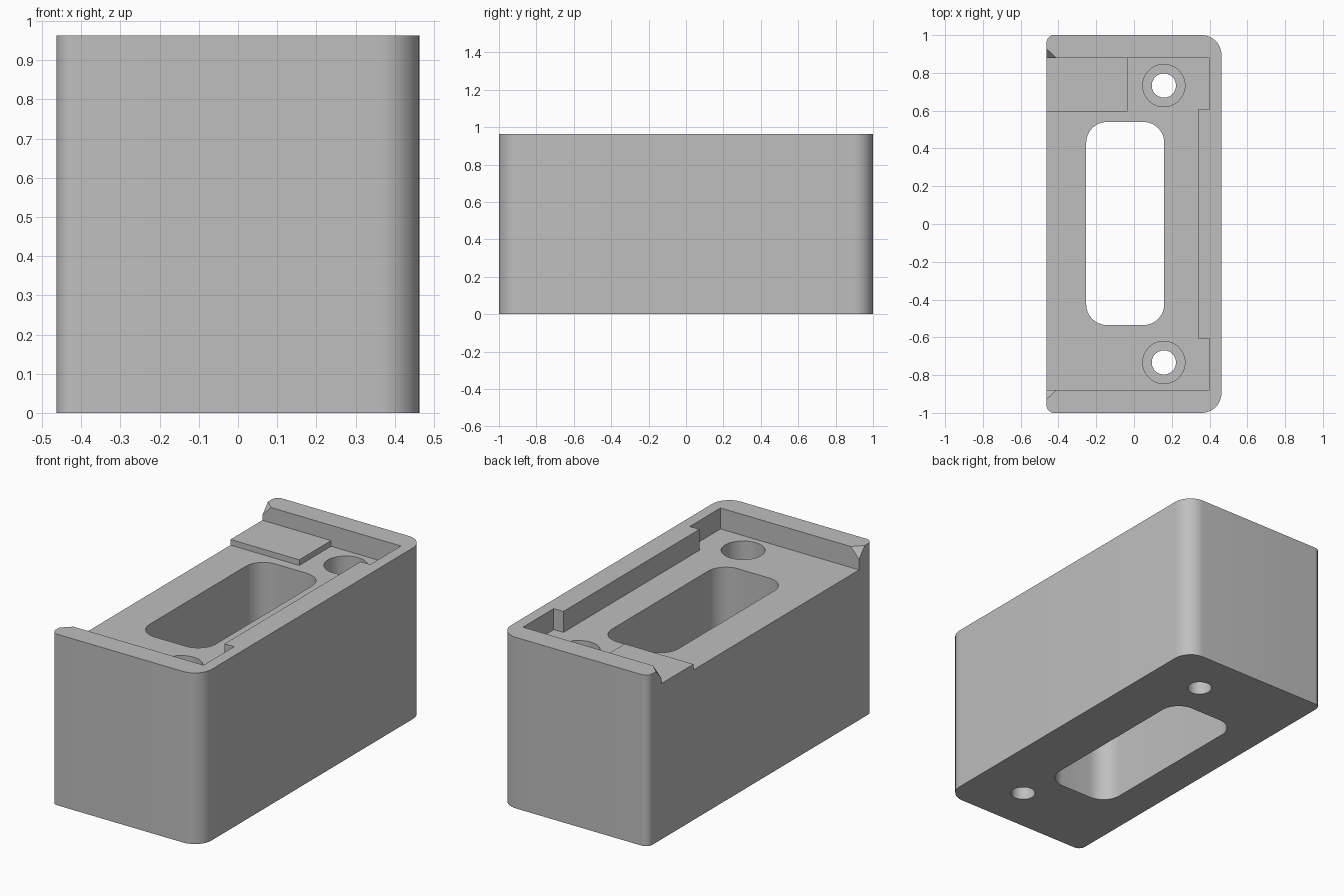
import bpy, bmesh
from math import sin, cos, pi
from mathutils import Vector

default = bpy.data.objects.get("Cube")
if default:
    bpy.data.objects.remove(default, do_unlink=True)

grey = bpy.data.materials.new("plain grey")
grey.use_nodes = True
grey.diffuse_color = (0.52, 0.52, 0.52, 1)
grey.node_tree.nodes["Principled BSDF"].inputs["Base Color"].default_value = (0.52, 0.52, 0.52, 1)

HALF_W, TOP, FLOOR, PAD = 0.463, 0.963, 0.845, 0.877
OPEN, ABOVE = -0.6, 1.1      # cutters run past the open side and the top
WALL = 0.878                 # inner face of both end walls


def add_mesh(name, bm):
    bmesh.ops.recalc_face_normals(bm, faces=bm.faces[:])
    mesh = bpy.data.meshes.new(name)
    bm.to_mesh(mesh)
    bm.free()
    mesh.materials.append(grey)
    obj = bpy.data.objects.new(name, mesh)
    bpy.context.collection.objects.link(obj)
    return obj


def prism(name, outline, z0, z1):
    bm = bmesh.new()
    face = bm.faces.new([bm.verts.new((x, y, z0)) for x, y in outline])
    new = bmesh.ops.extrude_face_region(bm, geom=[face])["geom"]
    bmesh.ops.translate(bm, vec=(0, 0, z1 - z0),
                        verts=[v for v in new if isinstance(v, bmesh.types.BMVert)])
    return add_mesh(name, bm)


def rounded(x0, x1, y0, y1, r_left, r_right, steps=12):
    """Rectangle outline with separate corner radii on each x side."""
    pts = []
    corners = ((x1, y1, -1, -1, r_right), (x0, y1, 1, -1, r_left),
               (x0, y0, 1, 1, r_left), (x1, y0, -1, 1, r_right))
    for i, (x, y, sx, sy, r) in enumerate(corners):
        for k in range(steps + 1):
            a = (i + k / steps) * pi / 2
            pts.append((x + sx * r + r * cos(a), y + sy * r + r * sin(a)))
    return pts


def circle(x, y, r, n=48):
    return [(x + r * cos(2 * pi * k / n), y + r * sin(2 * pi * k / n)) for k in range(n)]


def corner_chamfer(name, side):
    """Tetrahedron that slices the top inner corner off an end wall."""
    size, e = Vector((0.053, 0.05, 0.058)), 0.02
    k = 1 + e * sum(1 / s for s in size)
    signs = Vector((1, side, -1))
    corner = Vector((-HALF_W, side * WALL, TOP)) - signs * e
    bm = bmesh.new()
    v = [bm.verts.new(corner)]
    for axis in range(3):
        p = corner.copy()
        p[axis] += signs[axis] * size[axis] * k
        v.append(bm.verts.new(p))
    for tri in ((0, 1, 2), (0, 1, 3), (0, 2, 3), (1, 2, 3)):
        bm.faces.new([v[i] for i in tri])
    return add_mesh(name, bm)


# Block body
body = prism("housing_block", rounded(-HALF_W, HALF_W, -1, 1, 0.04, 0.105), 0, TOP)

# Stepped tray, open on one long side, with a raised pad left in one corner
end, step, lip, ledge = WALL, 0.605, 0.40, 0.34
right_edge = [(lip, -end), (lip, -step), (ledge, -step), (ledge, step), (lip, step), (lip, end)]
cutters = [
    prism("tray_cutter", [(OPEN, -end)] + right_edge + [(OPEN, end)], PAD, ABOVE),
    prism("floor_cutter", [(OPEN, -end)] + right_edge
          + [(-0.035, end), (-0.035, 0.595), (OPEN, 0.595)], FLOOR, ABOVE),
    prism("slot_cutter", rounded(-0.253, 0.16, -0.535, 0.54, 0.11, 0.11), -0.1, ABOVE),
]

# Counterbored screw holes and wall corner chamfers
for label, side in (("front", -1), ("back", 1)):
    y = side * 0.733
    cutters.append(prism(label + "_hole_cutter", circle(0.158, y, 0.064), -0.1, ABOVE))
    cutters.append(prism(label + "_counterbore_cutter", circle(0.158, y, 0.112), 0.35, ABOVE))
    cutters.append(corner_chamfer(label + "_chamfer_cutter", side))

bpy.ops.object.select_all(action='DESELECT')
bpy.context.view_layer.objects.active = body
body.select_set(True)
for cutter in cutters:
    cutter.hide_render = True
    mod = body.modifiers.new(cutter.name, 'BOOLEAN')
    mod.operation, mod.solver, mod.object = 'DIFFERENCE', 'EXACT', cutter
    bpy.ops.object.modifier_apply(modifier=mod.name)
    bpy.data.objects.remove(cutter, do_unlink=True)

bpy.ops.object.shade_smooth_by_angle(angle=pi / 6)
